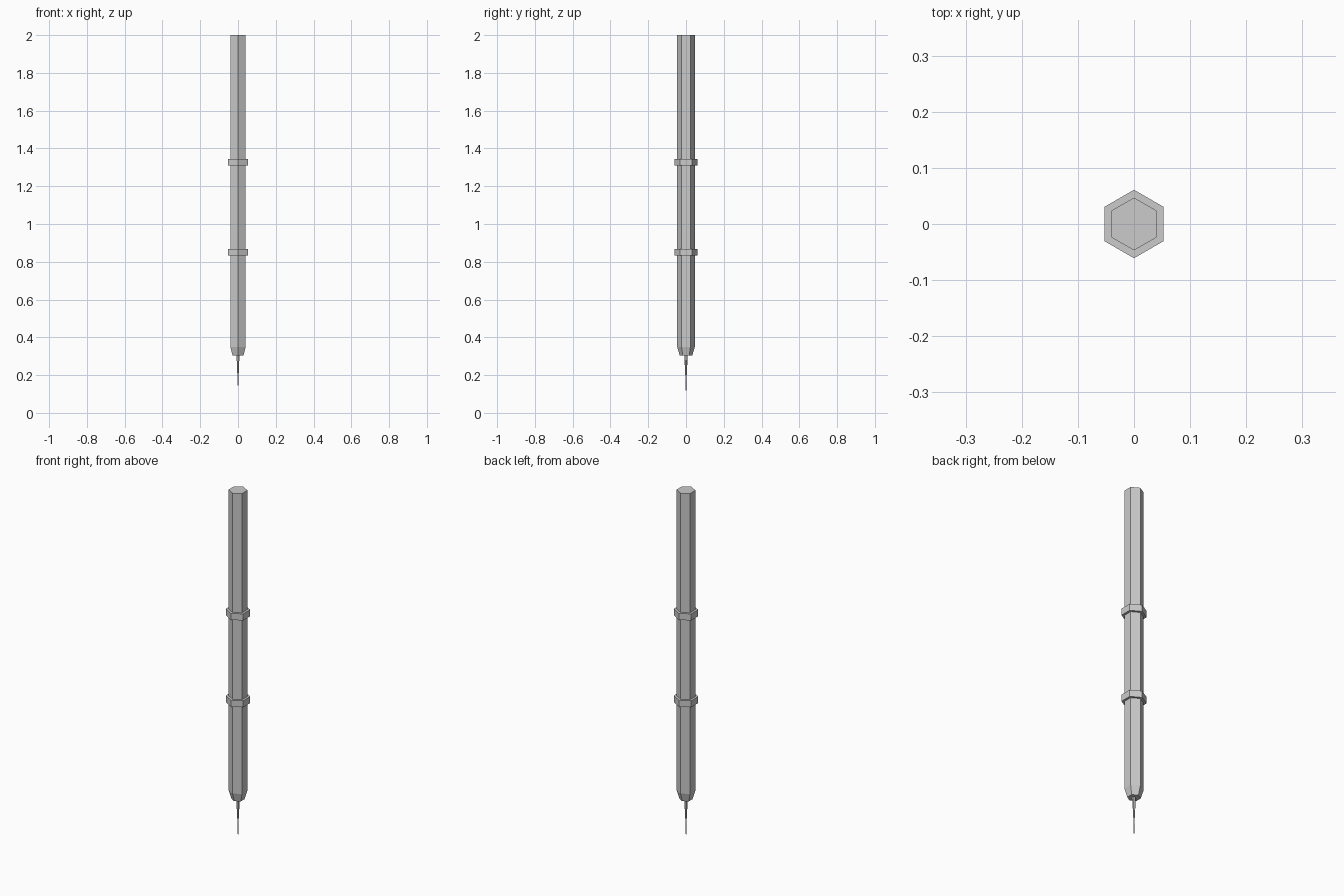
import bpy, bmesh, math

if "Cube" in bpy.data.objects:
    bpy.data.objects.remove(bpy.data.objects["Cube"])

def hex_lathe(name, profile):
    """Six-sided solid from (radius, z) pairs, with corners on the y axis."""
    bm = bmesh.new()
    rings = []
    for r, z in profile:
        rings.append([bm.verts.new((r * math.cos(math.pi / 2 + i * math.pi / 3),
                                    r * math.sin(math.pi / 2 + i * math.pi / 3), z))
                      for i in range(6)])
    for a, b in zip(rings, rings[1:]):
        for i in range(6):
            j = (i + 1) % 6
            bm.faces.new((a[i], a[j], b[j], b[i]))
    bm.faces.new(rings[0][::-1])
    bm.faces.new(rings[-1])
    bmesh.ops.recalc_face_normals(bm, faces=bm.faces)
    mesh = bpy.data.meshes.new(name)
    bm.to_mesh(mesh)
    bm.free()
    obj = bpy.data.objects.new(name, mesh)
    bpy.context.collection.objects.link(obj)
    return obj

# Barrel with tapered nose
hex_lathe("barrel", [(0.033, 0.303), (0.047, 0.35), (0.047, 2.0)])

# Raised collars
for name, z in (("lower_collar", 0.85), ("upper_collar", 1.327)):
    hex_lathe(name, [(0.061, z - 0.018), (0.061, z + 0.018)])

# Fine tapering needle
hex_lathe("needle", [(0.0005, 0.0), (0.0015, 0.145), (0.004, 0.2), (0.009, 0.303)])
